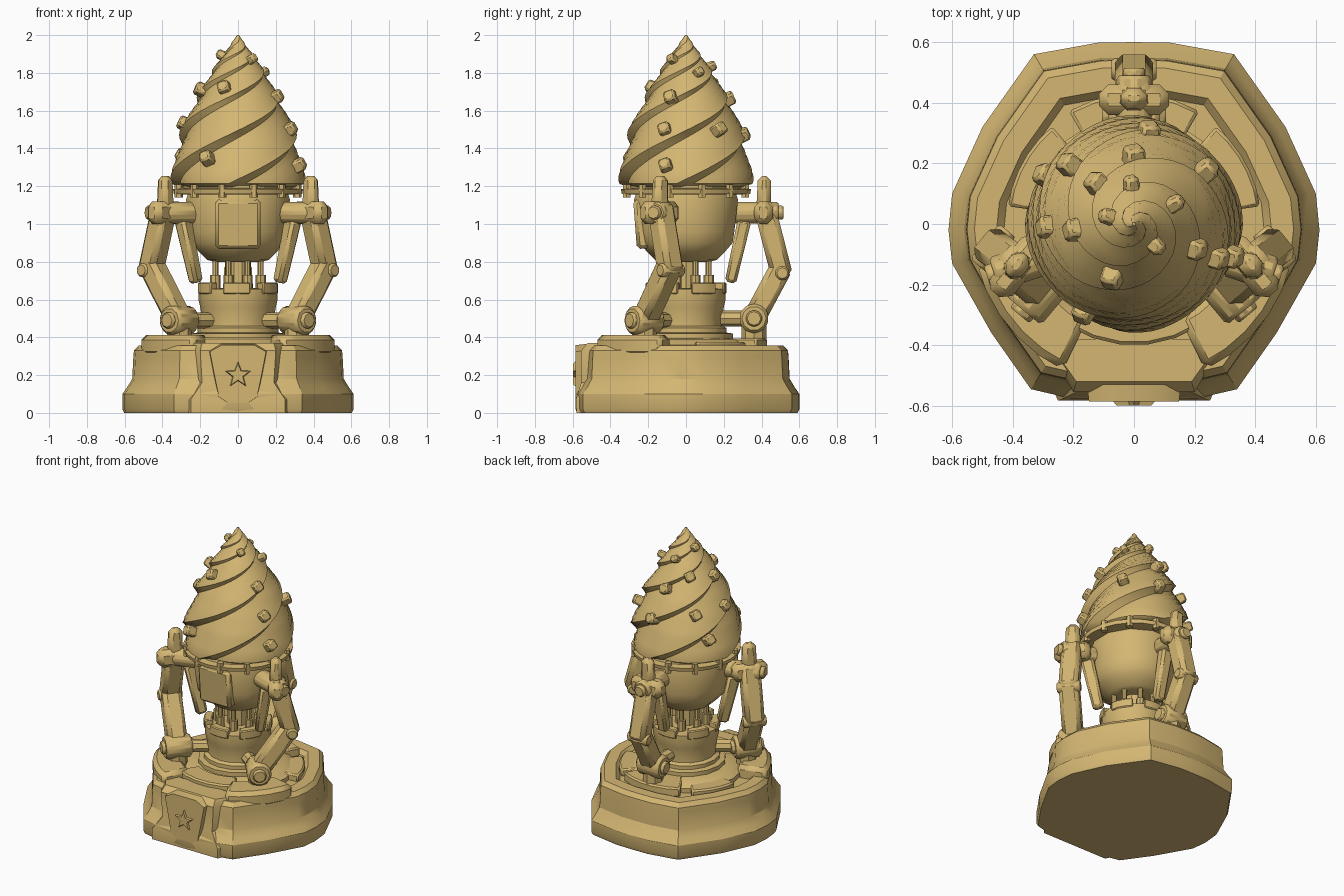
import bpy, bmesh, math
from mathutils import Vector, Matrix

if "Cube" in bpy.data.objects:
    bpy.data.objects.remove(bpy.data.objects["Cube"])

SAND = bpy.data.materials.new("sand_tan")
SAND.diffuse_color = (0.66, 0.47, 0.17, 1)
SAND.use_nodes = True
SAND.node_tree.nodes["Principled BSDF"].inputs["Base Color"].default_value = SAND.diffuse_color


def finish(name, bm, bevel=0.0, angle=32):
    bmesh.ops.recalc_face_normals(bm, faces=bm.faces[:])
    me = bpy.data.meshes.new(name)
    bm.to_mesh(me)
    bm.free()
    me.materials.append(SAND)
    for p in me.polygons:
        p.use_smooth = True
    me.set_sharp_from_angle(angle=math.radians(angle))
    ob = bpy.data.objects.new(name, me)
    bpy.context.collection.objects.link(ob)
    if bevel:
        m = ob.modifiers.new("bevel", 'BEVEL')
        m.width, m.segments, m.limit_method = bevel, 1, 'ANGLE'
    return ob


def loft(name, rings, bevel=0.0, angle=32):
    """Skin a stack of equal-length point loops and cap both ends."""
    bm = bmesh.new()
    vs = [[bm.verts.new(p) for p in r] for r in rings]
    n = len(rings[0])
    for a, b in zip(vs, vs[1:]):
        for i in range(n):
            bm.faces.new((a[i], a[(i + 1) % n], b[(i + 1) % n], b[i]))
    bm.faces.new(vs[0][::-1])
    bm.faces.new(vs[-1])
    return finish(name, bm, bevel, angle)


def polar(r, a, z):
    return Vector((r * math.cos(a), r * math.sin(a), z))


def lathe(name, profile, n, bevel=0.0, turn=0.0):
    return loft(name, [[polar(r, turn + i * math.tau / n, z) for i in range(n)]
                       for r, z in profile], bevel)


def sector(name, r0, r1, a0, a1, z0, z1, bevel=0.01, steps=5):
    arc = [math.radians(a0 + (a1 - a0) * i / steps) for i in range(steps + 1)]
    flat = [(r1, a) for a in arc] + [(r0, a) for a in arc[::-1]]
    return loft(name, [[polar(r, a, z) for r, a in flat] for z in (z0, z1)], bevel)


def beam(name, p, q, w, d, side, bevel=0.018, taper=1.0):
    """Box from p to q; w is measured along side, d across it."""
    p, q = Vector(p), Vector(q)
    ax = (q - p).normalized()
    s = Vector(side)
    s = (s - ax * s.dot(ax)).normalized()
    t = ax.cross(s)
    corners = ((-1, -1), (1, -1), (1, 1), (-1, 1))
    return loft(name, [[c + (s * i * w + t * j * d) * 0.5 * k for i, j in corners]
                       for c, k in ((p, 1), (q, taper))], bevel)


def rod(name, p, q, r, n=10, bevel=0.0):
    p, q = Vector(p), Vector(q)
    rot = (q - p).to_track_quat('Z', 'Y')
    return loft(name, [[c + rot @ polar(r, i * math.tau / n, 0) for i in range(n)]
                       for c in (p, q)], bevel)


# Faceted base: one half outline, mirrored, then stacked at several scales
half = [(0, .6), (.12, .598), (.33, .56), (.5, .32), (.6, .1), (.612, -.02), (.6, -.13),
        (.47, -.36), (.34, -.545), (.21, -.575), (0, -.585)]
outline = half + [(-x, y) for x, y in half[-2:0:-1]]
steps = [(0, .985), (.02, 1), (.1, 1), (.135, .96), (.18, .915), (.3, .905), (.33, .9),
         (.357, .86), (.357, .74), (.33, .70), (.33, .3)]
loft("base_body", [[(x * s, y * s, z) for x, y in outline] for z, s in steps], 0, 28)
lathe("base_deck", [(.36, .3), (.36, .36), (.33, .375), (.30, .39), (.2, .395)], 16)
sector("back_deck_plate", .2, .43, 60, 120, .33, .395)
for s, side in ((1, "right"), (-1, "left")):
    a0, a1 = (-64, -14) if s > 0 else (194, 244)
    sector(side + "_front_pad", .34, .535, a0, a1, .3, .412, .025)
    a0, a1 = (8, 50) if s > 0 else (130, 172)
    sector(side + "_rear_deck_plate", .3, .42, a0, a1, .32, .375)
sector("front_deck_step", .26, .40, 237, 303, .33, .40)

# Front block with shield badge and star
loft("front_block", [[(-w, y, z), (w, y, z), (w + .1, -.38, z), (-w - .1, -.38, z)]
                     for w, y, z in ((.25, -.58, .0), (.25, -.583, .07), (.19, -.555, .16),
                                     (.2, -.555, .33), (.19, -.52, .37))])


def plate(name, pts, y0, y1, inset=1.0, centre=0.2):
    return loft(name, [[(x * k, y, centre + (z - centre) * k) for x, z in pts]
                       for y, k in ((y0, 1), (y1, inset))])


shield = [(-.09, .365), (.09, .365), (.155, .33), (.13, .2), (.105, .08), (.06, .05),
          (-.06, .05), (-.105, .08), (-.13, .2), (-.155, .33)]
plate("shield_badge", shield, -.53, -.585, .96)
star = [(r * math.sin(i * math.pi / 5), .2 + r * math.cos(i * math.pi / 5))
        for i in range(10) for r in [.085 if i % 2 == 0 else .036]]
plate("badge_star", star, -.57, -.598, .72)

# Turret column with notched rim
lathe("column", [(.25, .37), (.25, .42), (.215, .425), (.215, .45), (.19, .46), (.19, .5),
                 (.2, .56), (.21, .6), (.21, .655), (.15, .66)], 16)
for i in range(6):
    sector("column_rim_%d" % i, .16, .215, i * 60 + 8, i * 60 + 48, .63, .69, .006, 3)

# Pistons between column and motor
lathe("piston_core", [(.07, .6), (.07, .85)], 10)
for i in range(8):
    a = (i + .5) * math.tau / 8
    rod("piston_%d" % i, polar(.13, a, .62), polar(.13, a, .86), .016, 8)
    rod("piston_sleeve_%d" % i, polar(.13, a, .62), polar(.13, a, .73), .027, 8)

# Motor housing and bearing ring
lathe("motor_housing", [(.13, .8), (.17, .81), (.22, .86), (.255, .9), (.265, .96),
                        (.285, 1.13), (.27, 1.17)], 12, 0, math.pi / 12)
beam("motor_front_panel", (0, -.225, .87), (0, -.245, 1.13), .24, .07, (1, 0, 0))
lathe("bearing_ring", [(.3, 1.155), (.34, 1.16), (.345, 1.185), (.3, 1.19), (.29, 1.23)], 24)
for i in range(12):
    a = (i + .5) * math.tau / 12
    rod("ring_lug_%d" % i, polar(.325, a, 1.14), polar(.325, a, 1.21), .022, 6)

# Drill head: saw-toothed rings twisted into four spiral bands
shape = [(1.195, .31), (1.215, .345), (1.27, .345), (1.4, .325), (1.5, .295), (1.6, .255),
         (1.7, .2), (1.8, .145), (1.88, .09), (1.95, .04), (2.0, .006)]


def radius(z):
    for (z0, r0), (z1, r1) in zip(shape, shape[1:]):
        if z <= z1:
            return r0 + (r1 - r0) * (z - z0) / (z1 - z0)
    return shape[-1][1]


band = [.9, .93, .96, .99, 1.02, 1.04]
rings, twist, N, R = [], 0.0, 24, 44
for k in range(R + 1):
    z = 1.195 + .805 * k / R
    r = radius(z)
    rings.append([polar(r * band[j % 6], twist + j * math.tau / N, z) for j in range(N)])
    twist += (.805 / R) / (.5 * max(r, .07))
loft("spiral_drill", rings, 0, 38)

# Cutting teeth around the drill: x, y, z
teeth = [(.05, .31, 1.47), (0, .24, 1.66), (-.01, .15, 1.83), (.23, .17, 1.5),
         (.27, -.11, 1.5), (.33, -.11, 1.31), (.2, -.08, 1.67), (-.16, -.28, 1.35),
         (-.31, .17, 1.36), (-.22, .2, 1.52), (-.12, .13, 1.74), (-.29, -.01, 1.53),
         (-.2, -.02, 1.71), (-.07, -.17, 1.72), (.12, .06, 1.8), (-.07, .02, 1.89),
         (.06, -.06, 1.87)]
for i, (x, y, z) in enumerate(teeth):
    out = Vector((x, y, 0)).normalized()
    d = (out + Vector((0, 0, .45))).normalized()
    c = polar(radius(z), math.atan2(y, x), z)
    w = .068 if z < 1.78 else .05
    around = Vector((-out.y, out.x, .45))
    beam("drill_tooth_%d" % i, c - d * .04, c + d * .036, w, w, around, .01, .9)


# Articulated support arms: two front sides and one back
def arm(tag, tip, top, knee, foot, out, across):
    tip, top, knee, foot, out, across = (Vector(v) for v in (tip, top, knee, foot, out, across))
    out.normalize()
    across.normalize()
    up = Vector((0, 0, 1))
    beam(tag + "_arm_tip", top, tip, .1, .08, across, .025, .85)
    beam(tag + "_upper_arm", top + up * .08, knee - up * .02, .125, .115, across, .025)
    beam(tag + "_lower_arm", knee + up * .04, foot, .125, .12, across, .025)
    # shoulder joint
    sh = top + up * .03
    beam(tag + "_shoulder_block", sh - across * .115, sh + across * .115, .12, .1, up, .03)
    rod(tag + "_shoulder_axle", sh - out * .2, sh + out * .08, .062, 8, .012)
    rod(tag + "_shoulder_cap", sh + out * .07, sh + out * .105, .04, 8, .008)
    # knee pin and foot joint
    rod(tag + "_knee_pin", knee - across * .075, knee + across * .075, .04, 8, .01)
    rod(tag + "_foot_joint", foot - across * .085, foot + across * .085, .08, 10, .015)
    rod(tag + "_foot_cap", foot - across * .105, foot + across * .105, .045, 8, .008)
    hub = Vector((0, 0, foot.z))
    inward = Vector((foot.x, foot.y, 0)).normalized()
    rod(tag + "_foot_strut", hub + inward * .15, foot, .042, 8)
    rod(tag + "_foot_rest", foot - up * .13, foot, .065, 8)
    # inner brace beside the motor
    rad = Vector((top.x, top.y, 0)).normalized()
    beam(tag + "_inner_brace", rad * .235 + up * .69, rad * .31 + up * 1.02,
         .07, .06, across, .015, 1.2)


arm("back", (0, .415, 1.255), (0, .41, 1.03), (0, .51, .74), (0, .36, .5),
    (0, 1, 0), (1, 0, 0))
for s, side in ((1, "right"), (-1, "left")):
    arm(side, (s * .385, -.135, 1.255), (s * .385, -.14, 1.03), (s * .465, -.08, .755),
        (s * .31, -.22, .49), (s * .9, -.3, 0), (s * .64, -.77, 0))
